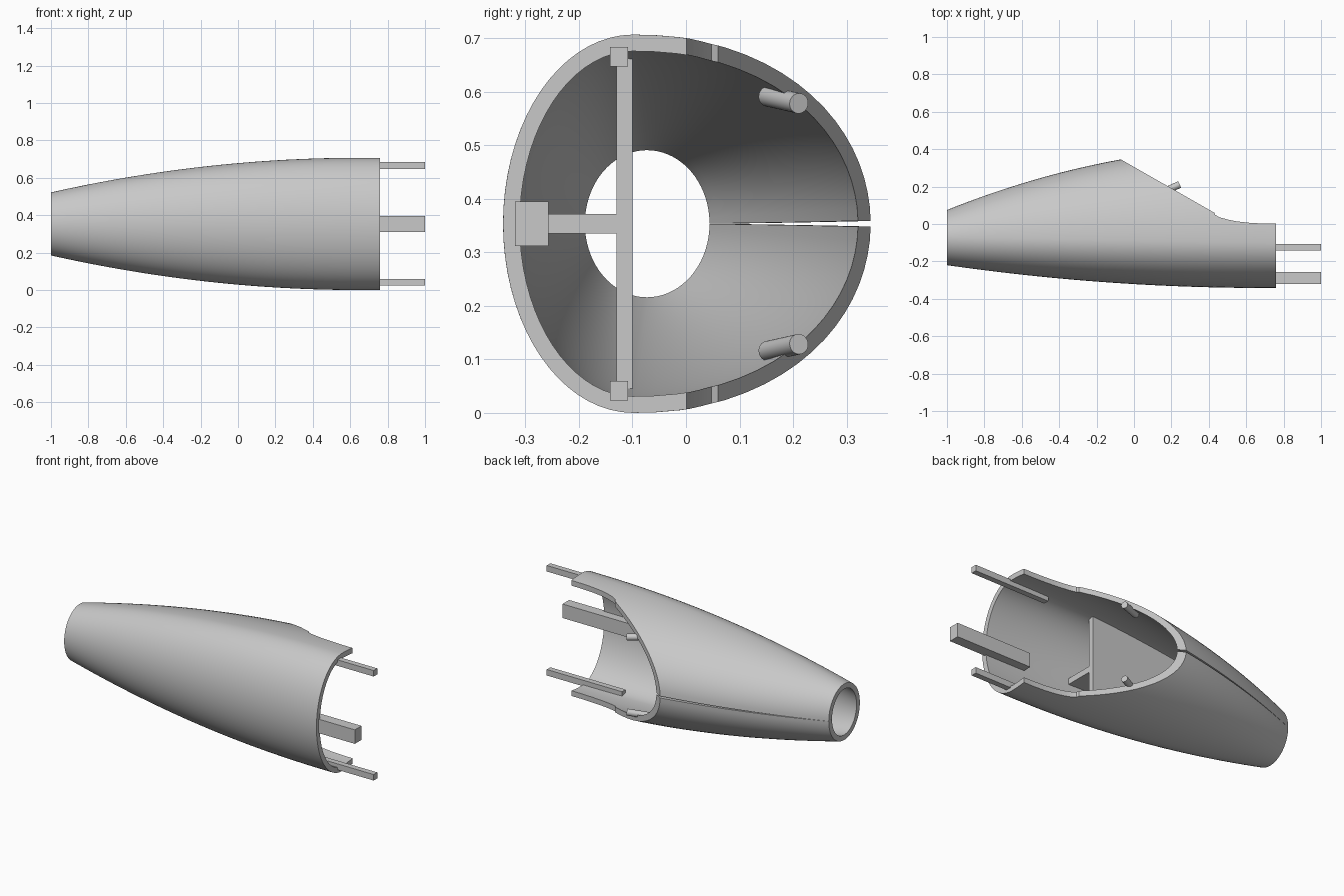
import bpy, bmesh, math
from mathutils import Vector

cube = bpy.data.objects.get("Cube")
if cube:
    bpy.data.objects.remove(cube, do_unlink=True)

grey = bpy.data.materials.new("light_grey")
grey.use_nodes = True
grey.diffuse_color = (0.58, 0.58, 0.58, 1)
grey.node_tree.nodes["Principled BSDF"].inputs["Base Color"].default_value = grey.diffuse_color

MID = 0.3535          # height of the long axis
WALL = 0.031          # wall thickness
X0, X1 = -1.0, 0.76   # ends of the shell


def finish(name, bm, smooth=False):
    bmesh.ops.recalc_face_normals(bm, faces=bm.faces)
    mesh = bpy.data.meshes.new(name)
    bm.to_mesh(mesh)
    bm.free()
    mesh.materials.append(grey)
    obj = bpy.data.objects.new(name, mesh)
    bpy.context.collection.objects.link(obj)
    if smooth:
        shade(obj)
    return obj


def shade(obj):
    bpy.ops.object.select_all(action="DESELECT")
    obj.select_set(True)
    bpy.context.view_layer.objects.active = obj
    bpy.ops.object.shade_smooth_by_angle(angle=math.radians(30))


def prism(name, points, offset):
    """Extrude a flat polygon along an offset."""
    bm = bmesh.new()
    face = bm.faces.new([bm.verts.new(p) for p in points])
    moved = bmesh.ops.extrude_face_region(bm, geom=[face], use_keep_orig=True)["geom"]
    bmesh.ops.translate(bm, vec=offset, verts=[v for v in moved if isinstance(v, bmesh.types.BMVert)])
    return finish(name, bm)


def box(name, lo, hi):
    corners = [(lo[0], lo[1], lo[2]), (hi[0], lo[1], lo[2]), (hi[0], hi[1], lo[2]), (lo[0], hi[1], lo[2])]
    return prism(name, corners, (0, 0, hi[2] - lo[2]))


# Egg-shaped section of the shell at a station x
def section(x):
    t = ((0.7 - x) / 1.7) ** 2
    half_height = MID - 0.185 * ((0.65 - x) / 1.65) ** 2 if x < 0.65 else MID
    front = -0.342 + 0.122 * t
    back = 0.415 - 0.34 * t
    centre = -0.073 - 0.025 * (x - X0) / (X1 - X0)
    return centre, centre - front, back - centre, half_height


def arc(x, inset, count=72):
    centre, front, back, height = section(x)
    front, back, height = front - inset, back - inset, height - inset
    gap = math.asin((0.0003 + 0.005 * min(1, (x - X0) / 0.93)) / height)
    points = []
    for i in range(count + 1):
        a = gap + (2 * math.pi - 2 * gap) * i / count
        reach = back if math.cos(a) > 0 else front
        points.append((x, centre + reach * math.cos(a), MID + height * math.sin(a)))
    return points


# Hollow shell with a narrow slit along its back
bm = bmesh.new()
rings = []
for k in range(45):
    x = X0 + (X1 - X0) * k / 44
    rings.append([bm.verts.new(p) for p in arc(x, 0) + arc(x, WALL)[::-1]])
n = len(rings[0])
for r, s in zip(rings, rings[1:]):
    for i in range(n):
        j = (i + 1) % n
        bm.faces.new((r[i], r[j], s[j], s[i]))
for r in (rings[0], rings[-1]):
    for i in range(n // 2 - 1):
        bm.faces.new((r[i], r[i + 1], r[n - 2 - i], r[n - 1 - i]))
shell = finish("shell", bm)

# Slanted opening cut through the back
edge = [(-0.07, 0.345), (0.43, 0.06), (0.435, 0.048), (0.46, 0.035), (0.5, 0.024),
        (0.55, 0.014), (0.62, 0.006), (0.7, 0.002), (0.9, 0.0), (0.9, 0.7), (-0.07, 0.7)]
edge[0] = (-0.0963, 0.36)
edge[-1] = (-0.0963, 0.7)
cutter = prism("opening_cutter", [(x, y, -0.2) for x, y in edge], (0, 0, 1.2))
cutter.hide_render = True
cut = shell.modifiers.new("opening", "BOOLEAN")
cut.operation = "DIFFERENCE"
cut.solver = "EXACT"
cut.object = cutter
bpy.context.view_layer.objects.active = shell
bpy.ops.object.modifier_apply(modifier=cut.name)
bpy.data.objects.remove(cutter, do_unlink=True)
shade(shell)

# Upright web and level rib inside the shell, following the wall
stations = [-0.8 + i * 0.1 for i in range(11)]
web = []
for x in stations:
    centre, front, back, height = section(x)
    web.append((x, (height - 0.02) * math.sqrt(1 - ((-0.13 - centre) / front) ** 2)))
outline = [(x, -0.13, MID + h) for x, h in web] + [(x, -0.13, MID - h) for x, h in web[::-1]]
prism("upright_web", outline, (0, 0.03, 0))

rib = [(x, section(x)[0] - section(x)[1] + 0.018, MID - 0.018) for x in stations]
rib += [(stations[-1], -0.125, MID - 0.018), (stations[0], -0.125, MID - 0.018)]
prism("level_rib", rib, (0, 0, 0.036))

# Mounting bars reaching out of the wide end
box("middle_bar", (0.5, -0.32, MID - 0.042), (1, -0.257, MID + 0.042))
for name, side in (("upper_bar", 1), ("lower_bar", -1)):
    z = MID + side * 0.312
    box(name, (0.5, -0.142, z - 0.018), (1, -0.108, z + 0.018))

# Locating pins beside the opening
for name, side in (("upper_pin", 1), ("lower_pin", -1)):
    start = Vector((0.115, 0.153, MID + side * 0.238))
    end = Vector((0.243, 0.211, MID + side * 0.225))
    axis = end - start
    bm = bmesh.new()
    bmesh.ops.create_cone(bm, cap_ends=True, segments=32, radius1=0.019, radius2=0.019, depth=axis.length)
    turn = axis.to_track_quat("Z", "Y").to_matrix().to_4x4()
    bmesh.ops.transform(bm, matrix=turn, verts=bm.verts)
    bmesh.ops.translate(bm, vec=(start + end) / 2, verts=bm.verts)
    finish(name, bm, True)
